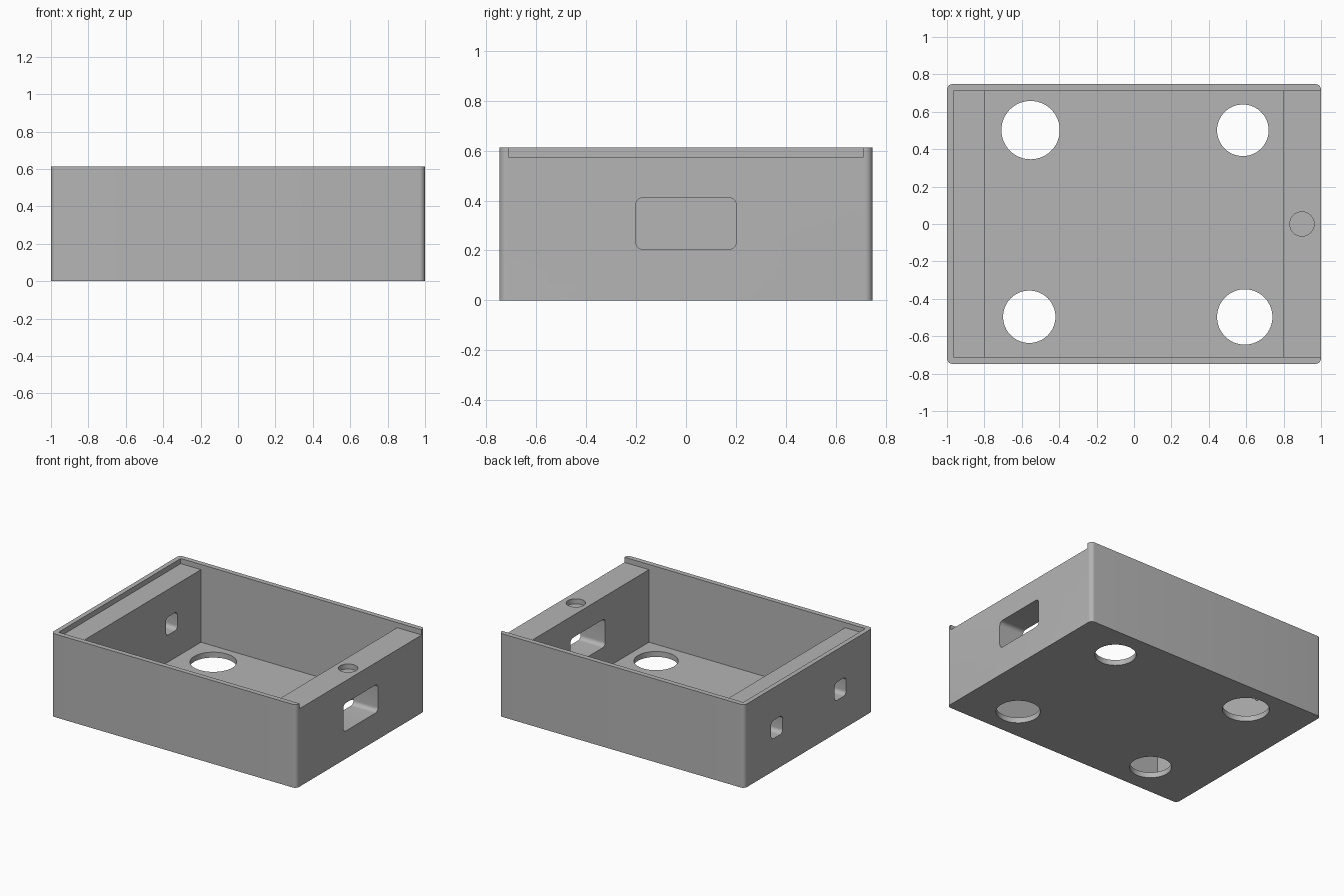
import bpy
import math
from mathutils import Vector

cube = bpy.data.objects.get("Cube")
if cube:
    bpy.data.objects.remove(cube, do_unlink=True)

HALF_Y, HEIGHT = 0.748, 0.613
INNER_Y, LEDGE_Z, FLOOR_Z = 0.711, 0.575, 0.04
CAVITY_X, LIP_X = 0.8, 0.965

grey = bpy.data.materials.new("plain grey")
grey.use_nodes = True
colour = (0.46, 0.46, 0.46, 1)
grey.diffuse_color = colour
grey.node_tree.nodes["Principled BSDF"].inputs["Base Color"].default_value = colour


def circle(u, v, r, n=64):
    return [(u + r * math.cos(2 * math.pi * i / n), v + r * math.sin(2 * math.pi * i / n))
            for i in range(n)]


def rounded_rect(u, v, half_u, half_v, r, n=8):
    pts = []
    for k, (su, sv) in enumerate([(1, 1), (-1, 1), (-1, -1), (1, -1)]):
        for i in range(n + 1):
            a = math.pi / 2 * (k + i / n)
            pts.append((u + su * (half_u - r) + r * math.cos(a),
                        v + sv * (half_v - r) + r * math.sin(a)))
    return pts


def prism(name, outline, axis, lo, hi):
    """Extrude an outline along an axis; the outline lies in the other two axes."""
    def place(p, d):
        return {"x": Vector((d, p[0], p[1])),
                "y": Vector((p[0], d, p[1])),
                "z": Vector((p[0], p[1], d))}[axis]
    n = len(outline)
    verts = [place(p, d) for d in (lo, hi) for p in outline]
    faces = [tuple(reversed(range(n))), tuple(range(n, 2 * n))]
    faces += [(i, (i + 1) % n, (i + 1) % n + n, i + n) for i in range(n)]
    if axis == "y":
        faces = [tuple(reversed(f)) for f in faces]
    mesh = bpy.data.meshes.new(name)
    mesh.from_pydata(verts, [], faces)
    mesh.materials.append(grey)
    obj = bpy.data.objects.new(name, mesh)
    bpy.context.collection.objects.link(obj)
    return obj


# Outer block with rounded upright corners
box = prism("enclosure_box", rounded_rect(0, 0, 1, HALF_Y, 0.03), "z", 0, HEIGHT)

# Cavity with the lid recess, open at the +x end
cavity = [(-CAVITY_X, FLOOR_Z), (CAVITY_X, FLOOR_Z), (CAVITY_X, LEDGE_Z), (1.1, LEDGE_Z),
          (1.1, 0.7), (-LIP_X, 0.7), (-LIP_X, LEDGE_Z), (-CAVITY_X, LEDGE_Z)]
cutters = [prism("cavity_cutter", cavity, "y", -INNER_Y, INNER_Y)]

# Four round floor holes
for u, v, r in [(-0.553, 0.502, 0.156), (0.582, 0.501, 0.138),
                (-0.56, -0.496, 0.14), (0.592, -0.497, 0.148)]:
    cutters.append(prism("floor_hole_cutter", circle(u, v, r), "z", -0.1, 0.1))

# Shallow catch dimple in the wide ledge
cutters.append(prism("dimple_cutter", circle(0.898, 0, 0.065), "z", LEDGE_Z - 0.037, 0.65))

# Wide port through the +x wall, two small ports through the -x wall
cutters.append(prism("wide_port_cutter",
                     rounded_rect(0, 0.308, 0.202, 0.103, 0.03), "x", 0.7, 1.1))
for side in (-1, 1):
    cutters.append(prism("small_port_cutter",
                         rounded_rect(side * 0.37, 0.306, 0.067, 0.067, 0.03), "x", -1.1, -0.7))

# Cut everything and tidy up the helpers
bpy.ops.object.select_all(action="DESELECT")
box.select_set(True)
bpy.context.view_layer.objects.active = box
for cutter in cutters:
    cutter.hide_render = True
    mod = box.modifiers.new("cut", "BOOLEAN")
    mod.operation = "DIFFERENCE"
    mod.solver = "EXACT"
    mod.object = cutter
    bpy.ops.object.modifier_apply(modifier=mod.name)
    bpy.data.objects.remove(cutter, do_unlink=True)

bpy.ops.object.shade_smooth_by_angle(angle=math.radians(30))
